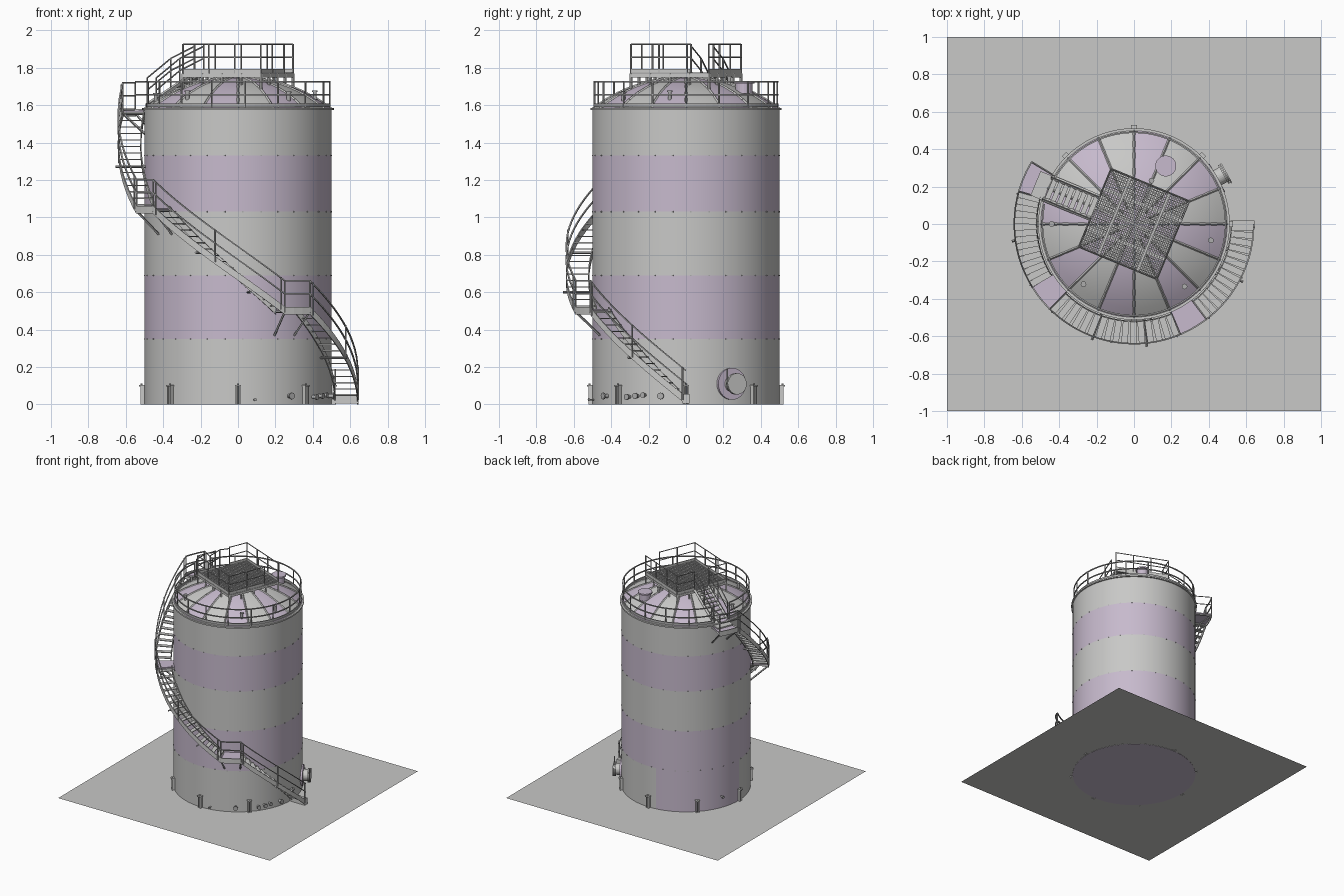
import bpy, bmesh
from math import sin, cos, radians, sqrt, pi, degrees, atan2
from mathutils import Matrix, Vector

cube = bpy.data.objects.get("Cube")
if cube:
    bpy.data.objects.remove(cube, do_unlink=True)


def material(name, rgb):
    m = bpy.data.materials.new(name)
    m.use_nodes = True
    m.diffuse_color = (*rgb, 1)
    m.node_tree.nodes["Principled BSDF"].inputs["Base Color"].default_value = (*rgb, 1)
    return m


GREY = material("light grey", (0.58, 0.58, 0.57))
LILAC = material("pale lilac", (0.57, 0.49, 0.61))
STEEL = material("steel grey", (0.42, 0.42, 0.42))


def polar(a, r, z):
    return Vector((r * cos(radians(a)), r * sin(radians(a)), z))


def frame(a, r, z):
    """Local x points outward, local y along the wall."""
    return Matrix.Translation(polar(a, r, z)) @ Matrix.Rotation(radians(a), 4, "Z")


def finish(name, bm, *mats, smooth=False):
    bmesh.ops.recalc_face_normals(bm, faces=bm.faces)
    me = bpy.data.meshes.new(name)
    bm.to_mesh(me)
    bm.free()
    for m in mats:
        me.materials.append(m)
    ob = bpy.data.objects.new(name, me)
    bpy.context.collection.objects.link(ob)
    if smooth:
        bpy.ops.object.select_all(action="DESELECT")
        ob.select_set(True)
        bpy.context.view_layer.objects.active = ob
        bpy.ops.object.shade_smooth_by_angle(angle=radians(35))
    return ob


def box(bm, mat, size):
    bmesh.ops.create_cube(bm, size=1, matrix=mat @ Matrix.Diagonal((*size, 1)))


def disc(bm, mat, r, depth, n=20):
    bmesh.ops.create_cone(bm, cap_ends=True, segments=n, radius1=r, radius2=r, depth=depth, matrix=mat)


def bar(bm, p, q, t=0.008, n=6):
    d = Vector(q) - Vector(p)
    m = Matrix.Translation((Vector(p) + Vector(q)) / 2) @ d.to_track_quat("Z", "Y").to_matrix().to_4x4()
    disc(bm, m, t / 2, d.length, n)


def arc(bm, a0, a1, z0, z1, r0, r1, h):
    """Rectangular section swept round the tank from a0 to a1, top at z0..z1."""
    n = max(2, int(abs(a1 - a0) / 4))
    rings = []
    for i in range(n + 1):
        t = i / n
        a, z = a0 + (a1 - a0) * t, z0 + (z1 - z0) * t
        rings.append([bm.verts.new(polar(a, r, k)) for r, k in ((r0, z - h), (r1, z - h), (r1, z), (r0, z))])
    for u, v in zip(rings, rings[1:]):
        for k in range(4):
            bm.faces.new((u[k], u[k - 1], v[k - 1], v[k]))
    bm.faces.new(rings[0])
    bm.faces.new(rings[-1])


def lathe(name, profile, rule, seg=96):
    bm = bmesh.new()
    rows = [[bm.verts.new(polar(360 * i / seg, r, z)) for i in range(seg)] for r, z in profile]
    for lo, hi in zip(rows, rows[1:]):
        for i in range(seg):
            f = bm.faces.new((lo[i - 1], lo[i], hi[i], hi[i - 1]))
            c = f.calc_center_median()
            f.material_index = int(rule(degrees(atan2(c.y, c.x)) % 360, c.z))
    return finish(name, bm, GREY, LILAC, smooth=True)


def roof_z(r):
    return 0.93 + sqrt(0.6724 - r * r)


# Ground and tank floor
bm = bmesh.new()
bmesh.ops.create_grid(bm, x_segments=1, y_segments=1, size=1, matrix=Matrix.Translation((0, 0, 0.002)))
finish("ground_slab", bm, GREY)
bm = bmesh.new()
bmesh.ops.create_circle(bm, cap_ends=True, segments=96, radius=0.5)
finish("tank_floor", bm, LILAC)

# Shell courses and domed roof panels
COURSES = [0, 0.35, 0.69, 1.03, 1.33, 1.58]


def course_colour(a, z):
    return 0.35 < z < 0.69 or 1.03 < z < 1.33 or (z < 0.35 and 96 < a < 180)


lathe("tank_shell", [(0.5, z) for z in COURSES], course_colour)
lathe("tank_roof", [(r / 20, roof_z(r / 20)) for r in range(10, 0, -1)] + [(0.002, roof_z(0))],
      lambda a, z: int(a // 22.5) % 2)

bm = bmesh.new()
arc(bm, 0, 360, 1.585, 1.585, 0.498, 0.512, 0.012)
finish("top_rim", bm, GREY)
bm = bmesh.new()
for k in range(16):
    for i in range(6):
        r, s = 0.5 - i * 0.07, 0.43 - i * 0.07
        bar(bm, polar(k * 22.5, r, roof_z(r)), polar(k * 22.5, s, roof_z(s)), 0.014, 4)
finish("roof_ribs", bm, GREY)

# Bolt lugs on the course seams, and anchor chairs
bm = bmesh.new()
for z in COURSES[1:-1]:
    for k in range(32):
        box(bm, frame(k * 11.25 + 3, 0.501, z), (0.006, 0.008, 0.006))
finish("seam_lugs", bm, STEEL)
bm = bmesh.new()
for k in range(8):
    a = k * 45
    for s in (-0.011, 0.011):
        box(bm, frame(a, 0.51, 0.05) @ Matrix.Translation((0, s, 0)), (0.024, 0.005, 0.1))
    box(bm, frame(a, 0.514, 0.1), (0.03, 0.034, 0.008))
    bar(bm, polar(a, 0.516, 0), polar(a, 0.516, 0.112), 0.01)
finish("anchor_chairs", bm, GREY)

# Shell manhole and nozzles
OUT = Matrix.Rotation(pi / 2, 4, "Y")
bm = bmesh.new()
disc(bm, frame(29, 0.495, 0.11) @ OUT, 0.085, 0.03, 28)
finish("manhole_pad", bm, LILAC)
bm = bmesh.new()
disc(bm, frame(29, 0.52, 0.11) @ OUT, 0.045, 0.08, 28)
for r in (0.55, 0.562):
    disc(bm, frame(29, r, 0.11) @ OUT, 0.057, 0.009, 28)
bar(bm, polar(23, 0.565, 0.11), polar(23, 0.565, 0.19), 0.008)
finish("shell_manhole", bm, GREY)
bm = bmesh.new()
for a, z, r in ((-57, 0.045, 0.018), (-37, 0.04, 0.016), (-31, 0.045, 0.016), (-26, 0.05, 0.014),
                (-15, 0.045, 0.018), (-80, 0.025, 0.008), (158, 0.1, 0.01)):
    disc(bm, frame(a, 0.51, z) @ OUT, r * 0.6, 0.04, 12)
    disc(bm, frame(a, 0.528, z) @ OUT, r, 0.008, 12)
finish("shell_nozzles", bm, STEEL)

# Roof hatch and roof vents
bm = bmesh.new()
z = roof_z(0.35)
disc(bm, Matrix.Translation((0.17, 0.31, z + 0.02)), 0.045, 0.06, 24)
disc(bm, Matrix.Translation((0.17, 0.31, z + 0.05)), 0.056, 0.012, 24)
finish("roof_hatch", bm, LILAC)
bm = bmesh.new()
for a, r in ((-12, 0.42), (-51, 0.43), (180, 0.44), (230, 0.42), (68, 0.25)):
    z = roof_z(r)
    disc(bm, Matrix.Translation(polar(a, r, z + 0.015)), 0.01, 0.05, 12)
    disc(bm, Matrix.Translation(polar(a, r, z + 0.04)), 0.015, 0.008, 12)
finish("roof_vents", bm, STEEL)

# Winding stair: flights and landings as (start angle, end angle, start z, end z)
FLIGHTS = [(0, -53, 0.03, 0.51), (-67, -135, 0.51, 1.05), (-148, -196, 1.05, 1.57)]
LANDINGS = [(-53, -67, 0.51), (-135, -148, 1.05), (-196, -211, 1.57)]
RI, RO, RAIL = 0.52, 0.64, 0.155
steps, sides, rails, braces, decks = (bmesh.new() for _ in range(5))
for a0, a1, z0, z1 in FLIGHTS:
    n = round((z1 - z0) / 0.034)
    for i in range(n):
        t = (i + 0.5) / n
        box(steps, frame(a0 + (a1 - a0) * t, (RI + RO) / 2, z0 + (z1 - z0) * t), (RO - RI, 0.034, 0.006))
    for r in (RI, RO):
        arc(sides, a0, a1, z0 + 0.012, z1 + 0.012, r - 0.003, r + 0.003, 0.042)
    for h in (RAIL, RAIL * 0.55):
        arc(rails, a0, a1, z0 + h, z1 + h, RO - 0.004, RO + 0.004, 0.008)
    for t in (0.03, 0.5, 0.97):
        p = polar(a0 + (a1 - a0) * t, RO + 0.004, z0 + (z1 - z0) * t)
        bar(rails, p - Vector((0, 0, 0.02)), p + Vector((0, 0, RAIL)), 0.01)
for a0, a1, z in LANDINGS:
    arc(decks, a0, a1, z, z, 0.5, RO, 0.01)
    arc(sides, a0, a1, z + 0.012, z + 0.012, RO - 0.003, RO + 0.003, 0.042)
    for h in (RAIL, RAIL * 0.55):
        arc(rails, a0, a1, z + h, z + h, RO - 0.004, RO + 0.004, 0.008)
    for a in (a0, a1):
        bar(rails, polar(a, RO, z - 0.02), polar(a, RO, z + RAIL), 0.01)
        bar(braces, polar(a, RO, z - 0.015), polar(a, 0.5, z - 0.14), 0.014, 4)
        bar(braces, polar(a, RO, z - 0.015), polar(a, 0.5, z - 0.015), 0.014, 4)
for a, z in ((-28, 0.27), (-84, 0.62), (-110, 0.83), (-172, 1.29)):
    bar(braces, polar(a, 0.5, z - 0.02), polar(a, RO + 0.02, z - 0.02), 0.014, 4)
for h in (RAIL, RAIL * 0.55):
    bar(rails, polar(149, RO, 1.57 + h), polar(149, 0.49, 1.57 + h))
box(steps, frame(0, 0.58, 0.03), (0.13, 0.04, 0.05))
finish("stair_treads", steps, GREY)
finish("stair_stringers", sides, GREY)
finish("stair_landings", decks, LILAC)
finish("stair_braces", braces, STEEL)

# Guard rail round the roof edge, open at the stair head
for z, h in ((1.73, 0.008), (1.66, 0.008), (1.61, 0.02)):
    arc(rails, 168, 149 + 360, z, z, 0.486, 0.494, h)
for k in range(17):
    a = 168 + k * 341 / 16
    bar(rails, polar(a, 0.49, 1.575), polar(a, 0.49, 1.73), 0.01)

# Roof stair from the landing up to the crown platform
bm = bmesh.new()
TURN = Matrix.Rotation(radians(157.5), 4, "Z")
for i in range(8):
    t = i / 7
    box(bm, TURN @ Matrix.Translation((0.48 - 0.24 * t, 0, 1.61 + 0.15 * t)), (0.026, 0.12, 0.006))
box(bm, TURN @ Matrix.Translation((0.52, 0, 1.575)), (0.1, 0.14, 0.01))
for s in (-0.063, 0.063):
    foot, head = TURN @ Vector((0.5, s, 1.6)), TURN @ Vector((0.225, s, 1.77))
    bar(bm, foot, head, 0.024, 4)
    for h in (0.145, 0.08):
        mid = (foot + head) / 2 + Vector((0, 0, h + 0.02))
        bar(rails, foot + Vector((0, 0, h)), mid)
        bar(rails, mid, head + Vector((0, 0, h)))
    bar(rails, foot, foot + Vector((0, 0, 0.145)), 0.01)
    bar(rails, (foot + head) / 2, (foot + head) / 2 + Vector((0, 0, 0.165)), 0.01)
finish("roof_stair", bm, GREY)

# Crown platform: grating, frame, legs and rails
H, DECK = 0.225, 1.77
SPIN = Matrix.Rotation(radians(-22.5), 4, "Z")
bm = bmesh.new()
for i in range(31):
    p = -H + 2 * H * i / 30
    box(bm, SPIN @ Matrix.Translation((p, 0, DECK)), (0.007, 2 * H, 0.01))
    box(bm, SPIN @ Matrix.Translation((0, p, DECK)), (2 * H, 0.005, 0.008))
finish("platform_grating", bm, STEEL)
bm = bmesh.new()
for i in range(5):
    p = -H + H * i / 2
    box(bm, SPIN @ Matrix.Translation((p, 0, DECK - 0.013)), (0.012, 2 * H, 0.018))
    box(bm, SPIN @ Matrix.Translation((0, p, DECK - 0.013)), (2 * H, 0.012, 0.018))
    for j in range(5):
        x, y = p, -H + H * j / 2
        if max(abs(x), abs(y)) > H * 0.9:
            foot = roof_z(sqrt(x * x + y * y)) - 0.005
            bar(bm, SPIN @ Vector((x, y, foot)), SPIN @ Vector((x, y, DECK)), 0.016, 4)
finish("platform_frame", bm, GREY)
bm = bmesh.new()
RUNS = [((-H, -0.065), (-H, -H)), ((-H, -H), (H, -H)), ((H, -H), (H, 0.1)),
        ((H, H), (-H, H)), ((-H, H), (-H, 0.065))]
for p, q in RUNS:
    a, b = SPIN @ Vector((*p, 0)), SPIN @ Vector((*q, 0))
    for z in (1.925, 1.855):
        bar(rails, a + Vector((0, 0, z)), b + Vector((0, 0, z)))
    n = max(1, round((b - a).length / 0.15))
    for i in range(n + 1):
        c = a.lerp(b, i / n)
        bar(rails, c + Vector((0, 0, DECK)), c + Vector((0, 0, 1.928)), 0.01)
    size = [abs(q[k] - p[k]) + 0.006 for k in (0, 1)]
    box(bm, SPIN @ Matrix.Translation(((p[0] + q[0]) / 2, (p[1] + q[1]) / 2, DECK + 0.005)), (*size, 0.036))
finish("platform_toe_boards", bm, GREY)
finish("guard_rails", rails, STEEL)
